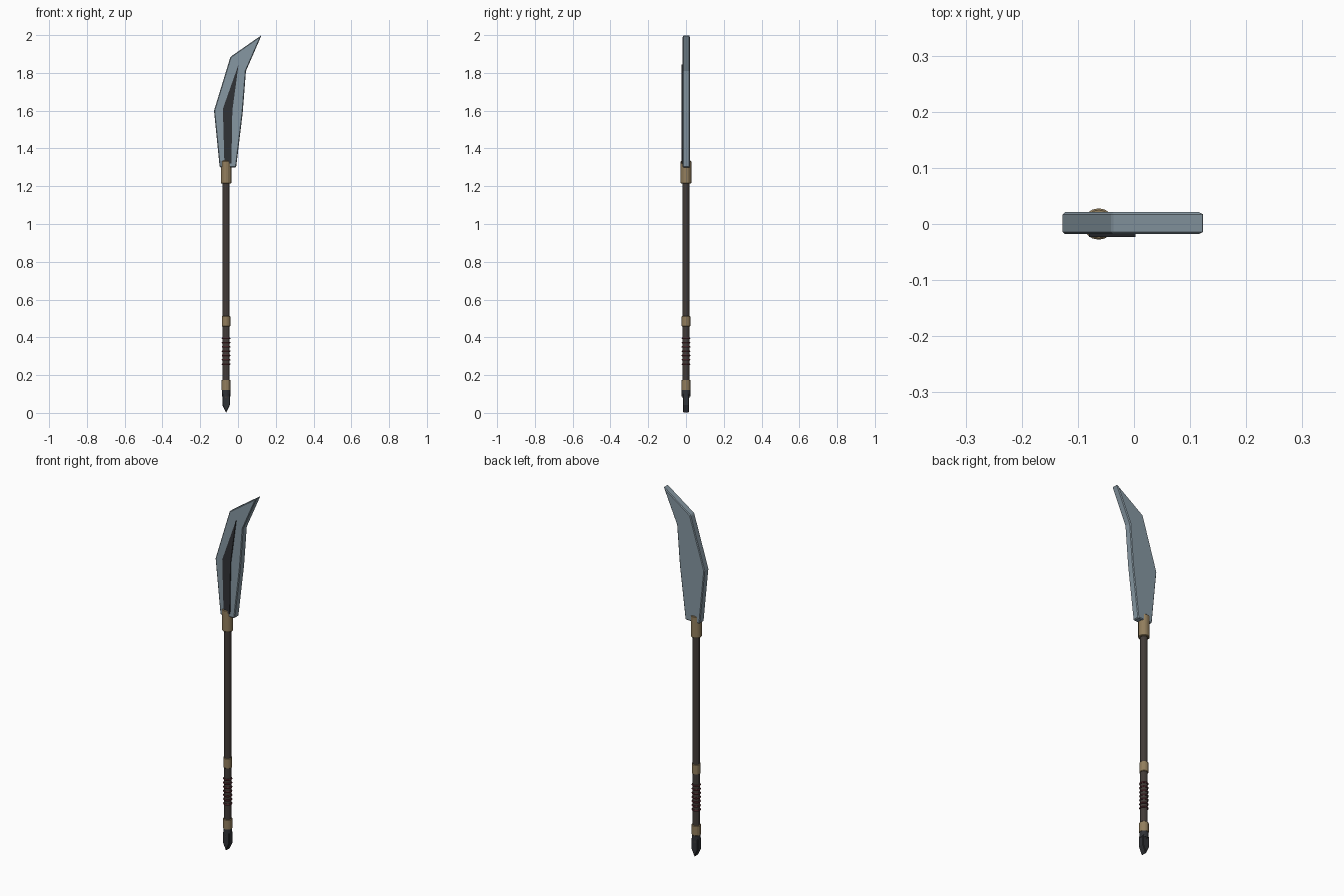
import bpy, bmesh
from math import radians

if "Cube" in bpy.data.objects:
    bpy.data.objects.remove(bpy.data.objects["Cube"])

CX = -0.063  # shaft axis


def material(name, color):
    m = bpy.data.materials.new(name)
    m.diffuse_color = (*color, 1)
    m.use_nodes = True
    m.node_tree.nodes["Principled BSDF"].inputs["Base Color"].default_value = m.diffuse_color
    return m


STEEL = material("steel", (0.24, 0.31, 0.36))
DARK = material("dark_metal", (0.03, 0.032, 0.037))
WOOD = material("dark_wood", (0.055, 0.045, 0.04))
BRASS = material("brass", (0.29, 0.21, 0.11))
RED = material("red_cord", (0.09, 0.025, 0.03))


def bevel(ob, width, segments=1):
    b = ob.modifiers.new("bevel", 'BEVEL')
    b.width = width
    b.segments = segments
    b.limit_method = 'ANGLE'
    b.angle_limit = radians(30)


def plate(name, pts, y0, y1, mat, bev):
    """Extrude an x-z outline from y0 to y1."""
    bm = bmesh.new()
    face = bm.faces.new([bm.verts.new((x, y0, z)) for x, z in pts])
    ext = bmesh.ops.extrude_face_region(bm, geom=[face])
    for v in ext["geom"]:
        if isinstance(v, bmesh.types.BMVert):
            v.co.y = y1
    bmesh.ops.recalc_face_normals(bm, faces=bm.faces[:])
    me = bpy.data.meshes.new(name)
    bm.to_mesh(me)
    bm.free()
    ob = bpy.data.objects.new(name, me)
    bpy.context.collection.objects.link(ob)
    me.materials.append(mat)
    if bev:
        bevel(ob, bev)
    return ob


def rod(name, z0, z1, r, mat, bev=0.0, sides=12):
    bpy.ops.mesh.primitive_cylinder_add(vertices=sides, radius=r, depth=z1 - z0,
                                        location=(CX, 0, (z0 + z1) / 2))
    ob = bpy.context.object
    ob.name = name
    ob.data.materials.append(mat)
    if bev:
        bevel(ob, bev)
    return ob


# Blade with hooked tip
plate("blade", [(0.125, 2.0), (-0.04, 1.885), (-0.127, 1.6), (-0.097, 1.3),
                (-0.01, 1.3), (0.025, 1.59), (0.042, 1.81)],
      -0.018, 0.021, STEEL, 0.004)

# Dark inlay on the front face only
plate("blade_inlay", [(0.003, 1.845), (-0.08, 1.61), (-0.072, 1.32),
                      (-0.035, 1.32), (-0.03, 1.6)], -0.0235, -0.012, DARK, 0)

# Shaft and brass fittings
rod("shaft", 0.08, 1.25, 0.0185, WOOD)
rod("blade_socket", 1.215, 1.335, 0.028, BRASS, 0.003, 16)
rod("upper_band", 0.458, 0.513, 0.0225, BRASS, 0.002, 16)
rod("lower_band", 0.12, 0.175, 0.0235, BRASS, 0.002, 16)

# Cord rings on the grip
for i in range(7):
    bpy.ops.mesh.primitive_torus_add(major_segments=16, minor_segments=6,
                                     major_radius=0.0185, minor_radius=0.005,
                                     location=(CX, 0, 0.258 + i * 0.0228))
    ring = bpy.context.object
    ring.name = f"grip_ring_{i + 1}"
    ring.data.materials.append(RED)

# Butt cap and wedge-shaped spike
rod("butt_cap", 0.088, 0.125, 0.0225, DARK, 0, 16)
plate("butt_spike", [(CX - 0.02, 0.1), (CX - 0.02, 0.042), (CX, 0.0),
                     (CX + 0.02, 0.042), (CX + 0.02, 0.1)],
      -0.017, 0.017, DARK, 0.003)
